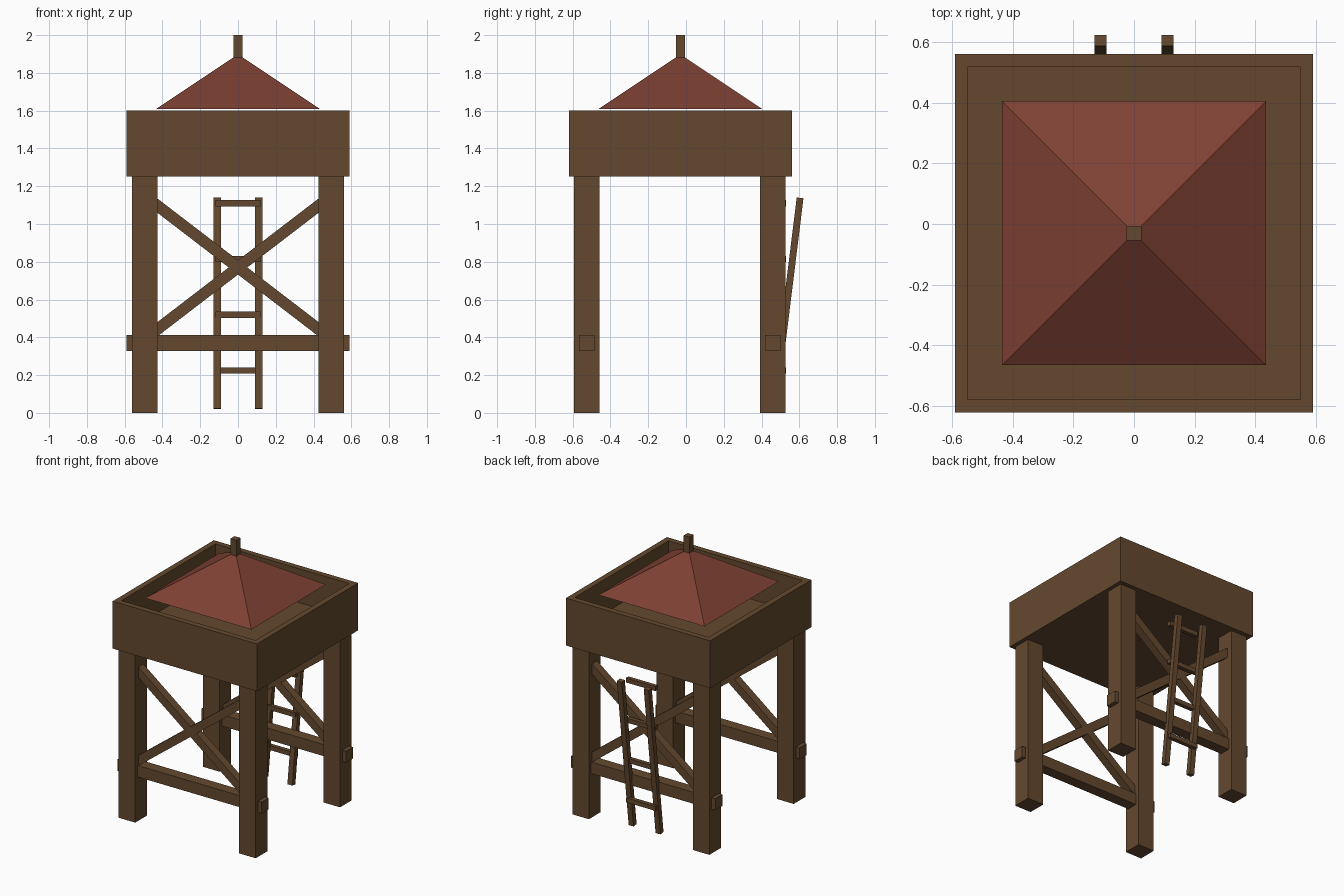
import bpy
import bmesh
from math import atan2, hypot
from mathutils import Matrix

cube = bpy.data.objects.get("Cube")
if cube:
    bpy.data.objects.remove(cube, do_unlink=True)

YC = -0.03       # centre of the tower; the ladder sits behind it
LEG = 0.4925     # leg offset from the centre


def material(name, rgb):
    mat = bpy.data.materials.new(name)
    mat.use_nodes = True
    color = (*rgb, 1)
    mat.diffuse_color = color
    mat.node_tree.nodes["Principled BSDF"].inputs["Base Color"].default_value = color
    return mat


wood = material("brown_wood", (0.127, 0.066, 0.028))
red = material("red_roof", (0.21, 0.052, 0.034))


def add_object(name, bm, mat):
    mesh = bpy.data.meshes.new(name)
    bmesh.ops.recalc_face_normals(bm, faces=bm.faces)
    bm.to_mesh(mesh)
    bm.free()
    mesh.materials.append(mat)
    obj = bpy.data.objects.new(name, mesh)
    bpy.context.collection.objects.link(obj)
    return obj


def box(name, center, size, turn=0, axis="Y"):
    bm = bmesh.new()
    matrix = (Matrix.Translation(center) @ Matrix.Rotation(turn, 4, axis)
              @ Matrix.Diagonal((*size, 1)))
    bmesh.ops.create_cube(bm, size=1, matrix=matrix)
    return add_object(name, bm, wood)


# Open tank: inset the top of a box and push the inner face down
bm = bmesh.new()
bmesh.ops.create_cube(bm, size=1, matrix=Matrix.Translation((0, YC, 1.427))
                      @ Matrix.Diagonal((1.18, 1.18, 0.35, 1)))
bm.faces.ensure_lookup_table()
top = max(bm.faces, key=lambda f: f.calc_center_median().z)
bmesh.ops.inset_region(bm, faces=[top], thickness=0.06)
floor = bmesh.ops.extrude_discrete_faces(bm, faces=[top])["faces"][0]
bmesh.ops.translate(bm, verts=floor.verts, vec=(0, 0, -0.25))
add_object("tank", bm, wood)

# Pyramid roof with a square finial
bm = bmesh.new()
bmesh.ops.create_cone(bm, cap_ends=True, segments=4, radius1=0.435 * 2 ** 0.5,
                      radius2=0, depth=0.29,
                      matrix=Matrix.Translation((0, YC, 1.753))
                      @ Matrix.Rotation(atan2(1, 1), 4, "Z"))
add_object("roof", bm, red)
box("finial", (0, YC, 1.94), (0.048, 0.048, 0.12))

# Legs, beams and cross braces on the front and back
for side, sy in (("front", -1), ("back", 1)):
    y = YC - 0.003 + sy * LEG
    for hand, sx in (("right", -1), ("left", 1)):
        box(f"{side}_{hand}_leg", (sx * LEG, y, 0.627), (0.135, 0.135, 1.254))
        run, rise = 0.9, 0.69
        box(f"{side}_{hand}_brace", (0, y, 0.77),
            (hypot(run, rise), 0.06, 0.06), sx * atan2(rise, run))
    box(f"{side}_beam", (0, y, 0.37), (1.18, 0.082, 0.085))

# Ladder leaning outward at the top, with level rungs
for hand, sx in (("right", -1), ("left", 1)):
    box(f"ladder_{hand}_rail", (sx * 0.11, 0.535, 0.58),
        (0.04, 0.036, 1.125), -0.123, "X")
for i in range(4):
    box(f"ladder_rung_{i + 1}", (0, 0.515, 0.225 + i * 0.295), (0.24, 0.03, 0.033))
